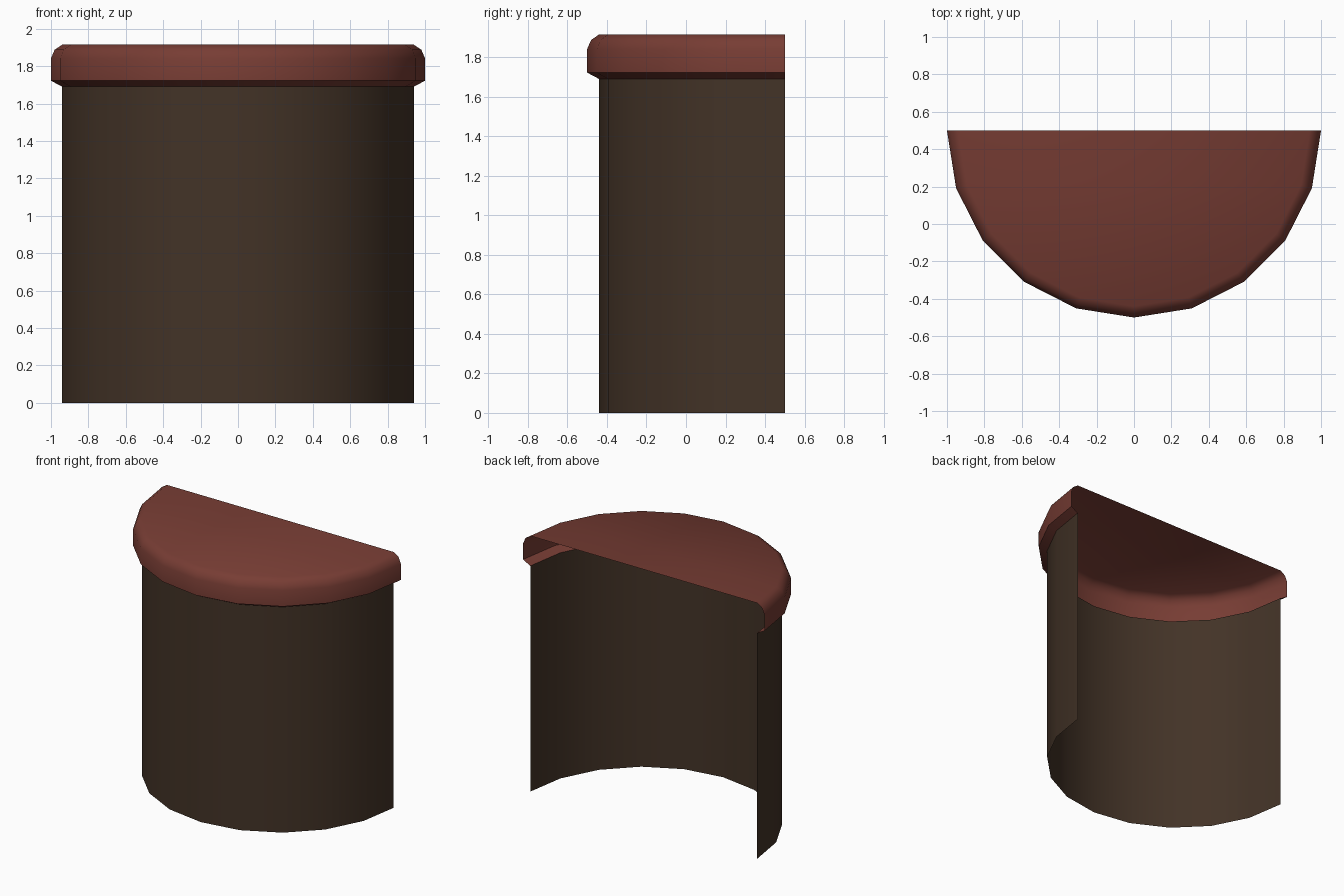
import bpy, math

if "Cube" in bpy.data.objects:
    bpy.data.objects.remove(bpy.data.objects["Cube"])

SEGMENTS = 10      # facets around the half circle
BACK_Y = 0.5       # open flat side


def material(name, rgb):
    m = bpy.data.materials.new(name)
    m.diffuse_color = (*rgb, 1)
    m.use_nodes = True
    m.node_tree.nodes["Principled BSDF"].inputs["Base Color"].default_value = m.diffuse_color
    return m


def half_turn(name, profile, mat, cap=False):
    """Sweep a (radius, z) profile around the front half circle."""
    verts, faces = [], []
    n = SEGMENTS + 1
    for r, z in profile:
        for i in range(n):
            a = math.pi + math.pi * i / SEGMENTS
            verts.append((r * math.cos(a), BACK_Y + r * math.sin(a), z))
    for j in range(len(profile) - 1):
        for i in range(SEGMENTS):
            k = j * n + i
            faces.append((k, k + 1, k + n + 1, k + n))
    if cap:
        start = (len(profile) - 1) * n
        faces.append(tuple(range(start, start + n)))
    mesh = bpy.data.meshes.new(name)
    mesh.from_pydata(verts, [], faces)
    mesh.materials.append(mat)
    obj = bpy.data.objects.new(name, mesh)
    bpy.context.collection.objects.link(obj)
    bpy.context.view_layer.objects.active = obj
    obj.select_set(True)
    bpy.ops.object.shade_smooth_by_angle(angle=math.radians(50))
    obj.select_set(False)
    # centre the depth of the model on y = 0
    return obj


brown = material("dark brown", (0.056, 0.033, 0.020))
red = material("brick red", (0.185, 0.046, 0.034))

# curved wall, a single open sheet
half_turn("wall", [(0.94, 0), (0.94, 1.69)], brown)

# rounded rim with the flat top, open at the back and underneath
half_turn("rim_and_top",
          [(0.94, 1.69), (1.0, 1.722), (1.0, 1.842), (0.98, 1.888), (0.94, 1.915)],
          red, cap=True)
